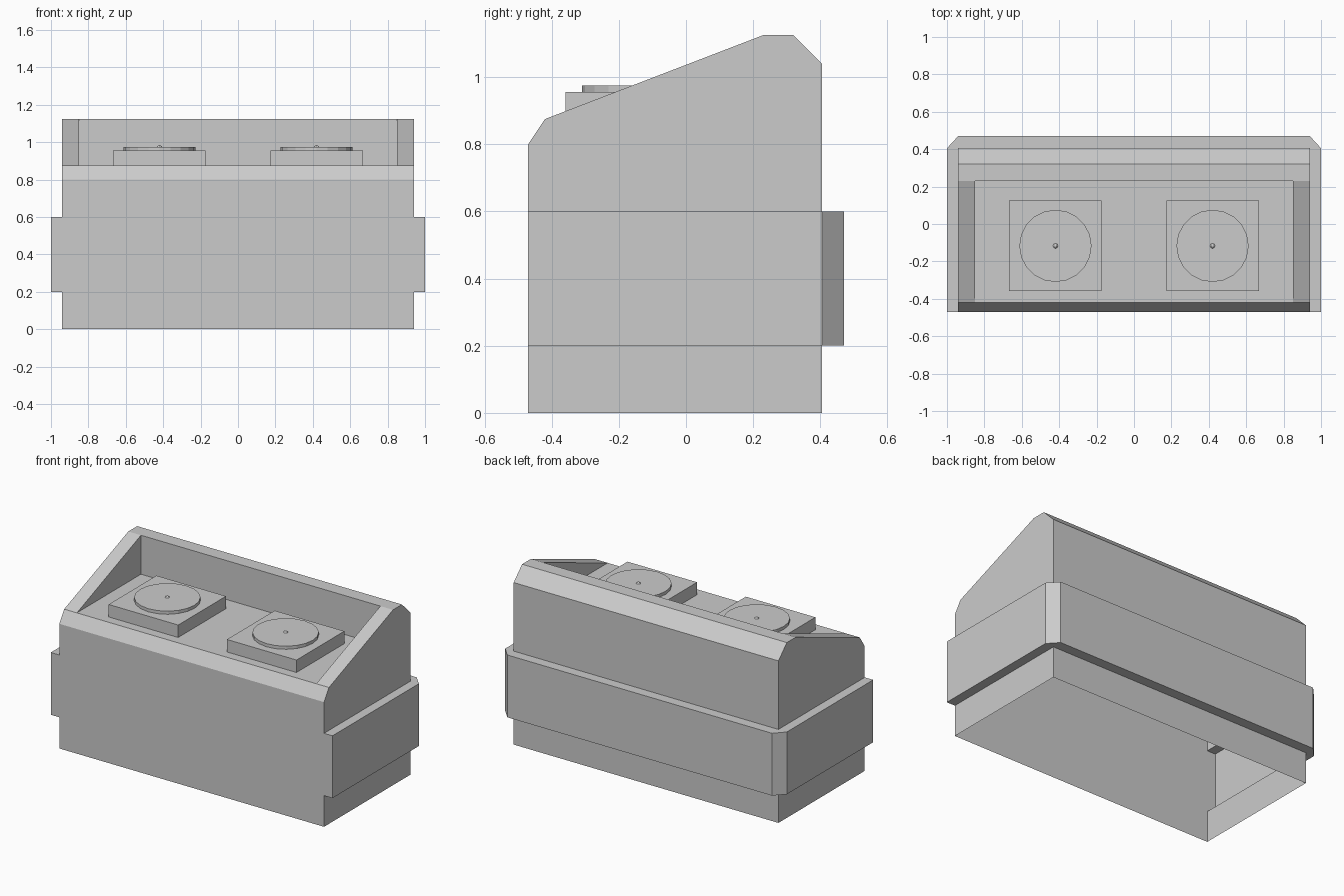
import bpy, bmesh
from mathutils import Matrix

if "Cube" in bpy.data.objects:
    bpy.data.objects.remove(bpy.data.objects["Cube"])

W, BAND_W, IN_W = 0.94, 1.0, 0.85            # half widths: body, band, recess
FRONT, BACK, BAND_BACK = -0.47, 0.405, 0.47  # depths
Z_LOW, Z_HIGH, DECK = 0.2, 0.6, 0.875        # band bottom/top, recessed deck


def finish(bm, name):
    mesh = bpy.data.meshes.new(name)
    bm.to_mesh(mesh)
    bm.free()
    obj = bpy.data.objects.new(name, mesh)
    bpy.context.collection.objects.link(obj)
    return obj


# Console shell: hollow, open underneath, raised band flush with the front
bm = bmesh.new()


def face(*pts):
    for s in (1, -1):
        bm.faces.new([bm.verts.new((s * x, y, z)) for x, y, z in pts])


def wall(path, z0, z1):
    for a, b in zip(path, path[1:]):
        face((*a, z0), (*b, z0), (*b, z1), (*a, z1))


body_path = [(0, FRONT), (W, FRONT), (W, BACK), (0, BACK)]
band_path = [(0, FRONT), (W, FRONT), (BAND_W, FRONT), (BAND_W, BACK),
             (W, BAND_BACK), (0, BAND_BACK)]
wall(body_path, 0, Z_LOW)
wall(band_path, Z_LOW, Z_HIGH)

# Ledges above and below the band
for z in (Z_LOW, Z_HIGH):
    face((W, FRONT, z), (BAND_W, FRONT, z), (BAND_W, BACK, z), (W, BACK, z))
    face((W, BACK, z), (BAND_W, BACK, z), (W, BAND_BACK, z))
    face((W, BACK, z), (W, BAND_BACK, z), (0, BAND_BACK, z), (0, BACK, z))

# Upper housing: side profile and the strips along it
front_low, front_top = (FRONT, 0.8), (-0.42, DECK)
ridge_a, ridge_b, back_top = (0.23, 1.125), (0.32, 1.125), (BACK, 1.04)
profile = [(FRONT, Z_HIGH), front_low, front_top, ridge_a, ridge_b,
           back_top, (BACK, Z_HIGH)]
face(*[(W, *p) for p in profile])
for a, b in ((profile[0], front_low), (ridge_b, back_top), (back_top, profile[-1])):
    face((0, *a), (W, *a), (W, *b), (0, *b))
face((0, *front_low), (W, *front_low), (W, *front_top), (IN_W, *front_top), (0, *front_top))
face((0, *ridge_a), (IN_W, *ridge_a), (W, *ridge_a), (W, *ridge_b), (0, *ridge_b))

# Sloping rims, recess walls and deck
deck_back = (ridge_a[0], DECK)
face((IN_W, *front_top), (W, *front_top), (W, *ridge_a), (IN_W, *ridge_a))
face((IN_W, *front_top), (IN_W, *ridge_a), (IN_W, *deck_back))
face((0, *deck_back), (IN_W, *deck_back), (IN_W, *ridge_a), (0, *ridge_a))
face((0, *front_top), (IN_W, *front_top), (IN_W, *deck_back), (0, *deck_back))

bmesh.ops.remove_doubles(bm, verts=bm.verts, dist=1e-4)
bmesh.ops.recalc_face_normals(bm, faces=bm.faces)
finish(bm, "console_shell")

# Two turntables: plinth, platter and centre pin
for side, x in (("left", -0.42), ("right", 0.42)):
    y = -0.117
    bm = bmesh.new()
    bmesh.ops.create_cube(bm, size=1, matrix=Matrix.Translation((x, y, 0.915))
                          @ Matrix.Diagonal((0.494, 0.485, 0.08, 1)))
    bm.faces.ensure_lookup_table()
    bm.normal_update()
    bmesh.ops.delete(bm, geom=[f for f in bm.faces if f.normal.z < -0.5],
                     context='FACES_ONLY')
    finish(bm, side + "_plinth")

    bm = bmesh.new()
    bmesh.ops.create_cone(bm, cap_ends=True, segments=20, radius1=0.193, radius2=0.193,
                          depth=0.02, matrix=Matrix.Translation((x, y, 0.965)))
    finish(bm, side + "_platter")

    bm = bmesh.new()
    bmesh.ops.create_uvsphere(bm, u_segments=8, v_segments=6, radius=0.015,
                              matrix=Matrix.Translation((x, y, 0.969)))
    finish(bm, side + "_centre_pin")
